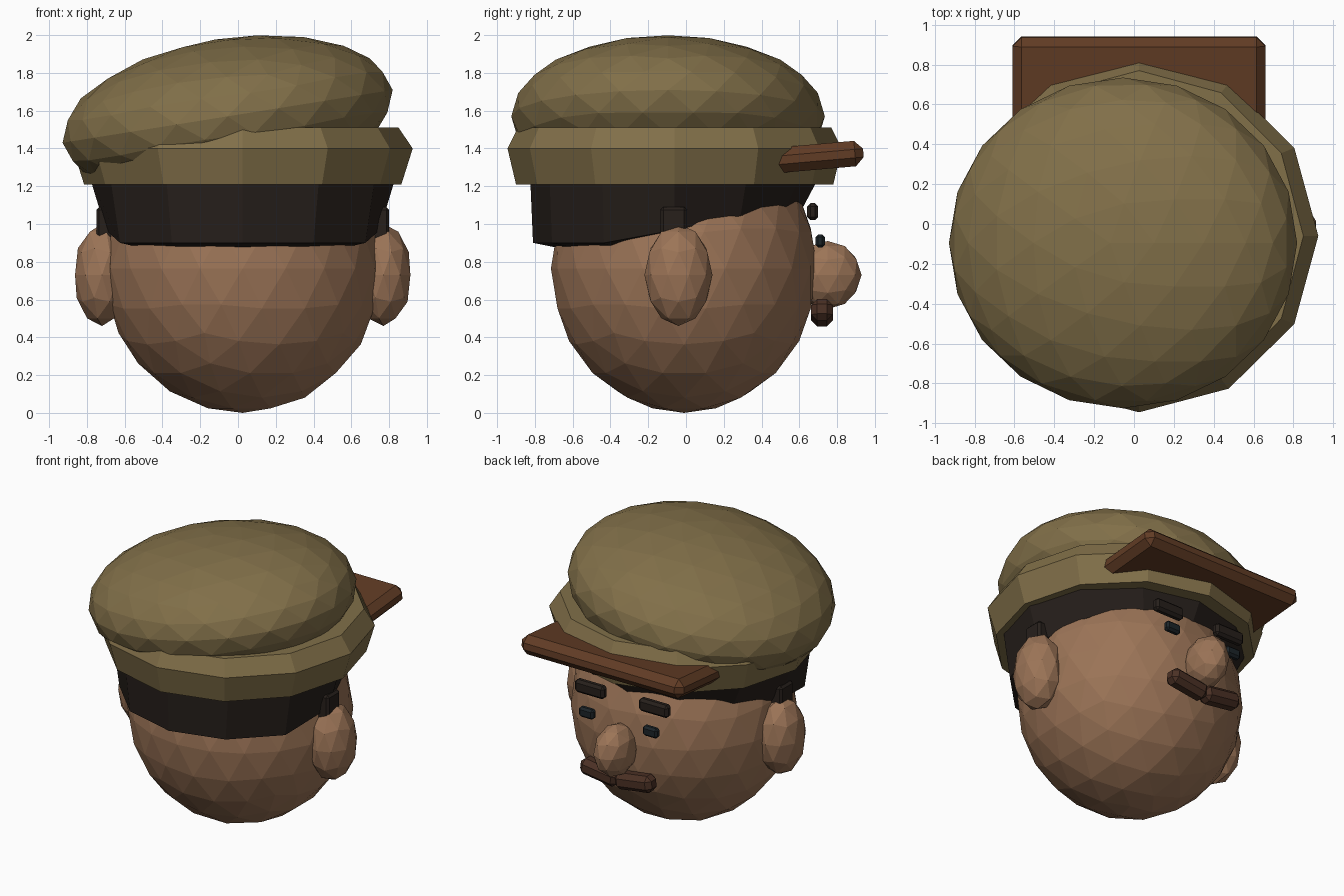
import bpy, bmesh, math
from mathutils import Matrix, Vector

if "Cube" in bpy.data.objects:
    bpy.data.objects.remove(bpy.data.objects["Cube"])

CX = 0.025  # centre line of the head


def material(name, rgb):
    m = bpy.data.materials.new(name)
    m.diffuse_color = (*rgb, 1)
    m.use_nodes = True
    m.node_tree.nodes["Principled BSDF"].inputs["Base Color"].default_value = m.diffuse_color
    return m


SKIN = material("skin", (0.33, 0.175, 0.095))
CLOTH = material("cloth", (0.22, 0.16, 0.066))
HAIR = material("dark_hair", (0.02, 0.014, 0.011))
LEATHER = material("leather", (0.12, 0.045, 0.018))
TACHE = material("brown_hair", (0.07, 0.03, 0.018))
EYE = material("eye_dark", (0.012, 0.018, 0.022))


def finish(bm, name, mat):
    bmesh.ops.recalc_face_normals(bm, faces=bm.faces)
    me = bpy.data.meshes.new(name)
    bm.to_mesh(me)
    bm.free()
    me.materials.append(mat)
    ob = bpy.data.objects.new(name, me)
    bpy.context.collection.objects.link(ob)
    return ob


def ball(name, loc, radii, mat, sub, tilt=0):
    bm = bmesh.new()
    m = (Matrix.Translation(loc) @ Matrix.Rotation(math.radians(tilt), 4, 'Y')
         @ Matrix.Diagonal((*radii, 1)))
    bmesh.ops.create_icosphere(bm, subdivisions=sub, radius=1, matrix=m)
    return finish(bm, name, mat)


def box(name, loc, size, mat, bevel, axis='X', angle=0):
    bm = bmesh.new()
    bmesh.ops.create_cube(bm, size=1, matrix=Matrix.Diagonal((*size, 1)))
    bmesh.ops.bevel(bm, geom=bm.edges[:], offset=bevel, segments=1,
                    affect='EDGES', profile=0.5)
    bm.transform(Matrix.Translation(loc) @ Matrix.Rotation(math.radians(angle), 4, axis))
    return finish(bm, name, mat)


def loft(name, rings, mat):
    bm = bmesh.new()
    loops = [[bm.verts.new(p) for p in ring] for ring in rings]
    n = len(loops[0])
    for a, b in zip(loops, loops[1:]):
        for i in range(n):
            j = (i + 1) % n
            bm.faces.new((a[i], a[j], b[j], b[i]))
    bm.faces.new(loops[0])
    bm.faces.new(loops[-1])
    return finish(bm, name, mat)


def ring(rx, ry, z, cy=-0.06):
    angles = [math.tau * i / 12 for i in range(12)]
    return [Vector((CX + rx * math.cos(a), cy + ry * math.sin(a), z)) for a in angles]


# head, nose and ears (the face looks towards +y)
ball("head", (CX, -0.01, 0.765), (0.735, 0.705, 0.765), SKIN, 3)
ball("nose", (CX, 0.75, 0.73), (0.125, 0.18, 0.18), SKIN, 2)

# hair: flared ring, long at the back and rising to the forehead
outer, inner = [], []
for p in ring(1, 1, 0):
    d = Vector((p.x - CX, p.y + 0.06, 0))
    t = min(1, max(0, (0.75 * d.y + 0.34) / 0.95))
    r, z = 0.75 - 0.07 * t, 0.9 + 0.19 * t
    outer.append(Vector((CX + d.x * r, -0.06 + d.y * r, z)))
    inner.append(Vector((CX + d.x * (r - 0.15), -0.06 + d.y * (r - 0.15), z - 0.03)))
loft("hair", [ring(0.81, 0.765, 1.25), outer, inner], HAIR)

# cap: band, slouched crown and peak
loft("cap_band", [ring(0.84, 0.84, 1.21), ring(0.9, 0.885, 1.4),
                  ring(0.825, 0.83, 1.51)], CLOTH)
ball("cap_crown", (-0.055, -0.095, 1.57), (0.885, 0.83, 0.412), CLOTH, 3, tilt=-9.1)
box("cap_peak", (CX, 0.69, 1.355), (1.27, 0.5, 0.135), LEATHER, 0.045, 'X', 5)

# mirrored features
for side, s in (("left", -1), ("right", 1)):
    ball(side + "_ear", (CX + s * 0.745, -0.04, 0.73), (0.15, 0.18, 0.27), SKIN, 2)
    box(side + "_sideburn", (CX + s * 0.7, -0.065, 0.98), (0.15, 0.14, 0.22), HAIR, 0.015)
    box(side + "_eye", (CX + s * 0.25, 0.71, 0.91), (0.115, 0.05, 0.07), EYE, 0.015)
    box(side + "_eyebrow", (CX + s * 0.25, 0.67, 1.065), (0.23, 0.06, 0.09), HAIR, 0.018)
    box(side + "_moustache", (CX + s * 0.135, 0.72, 0.53), (0.29, 0.115, 0.115),
        TACHE, 0.032, 'Y', -8 * s)
